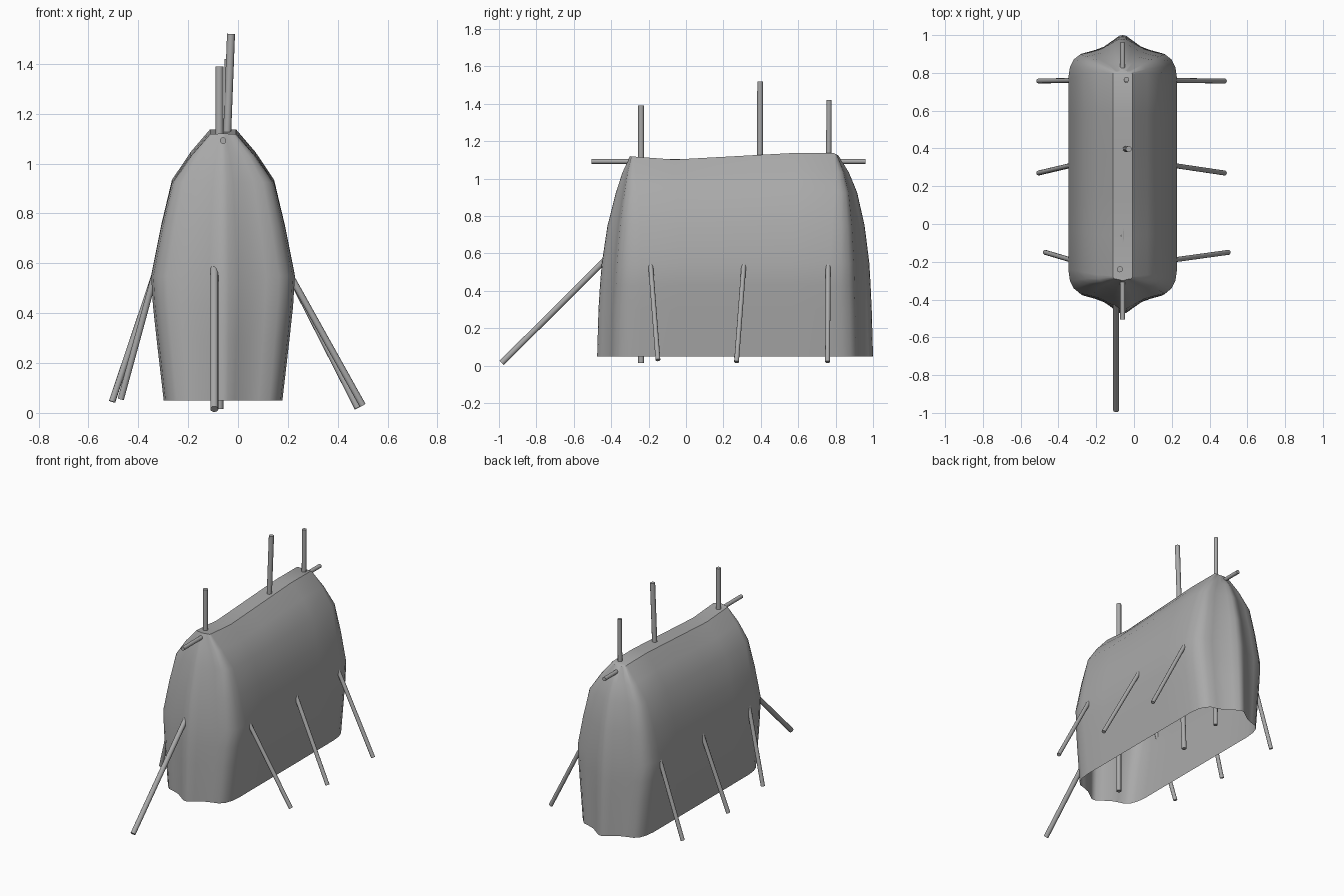
import bpy, bmesh
from mathutils import Vector

cube = bpy.data.objects.get("Cube")
if cube:
    bpy.data.objects.remove(cube, do_unlink=True)

grey = bpy.data.materials.new("plain_grey")
grey.use_nodes = True
COLOUR = (0.4, 0.4, 0.4, 1)
grey.diffuse_color = COLOUR
grey.node_tree.nodes["Principled BSDF"].inputs["Base Color"].default_value = COLOUR

CX = -0.06  # centre line of the canopy

# Canopy rings: height, half width, front tip y, back tip y
RINGS = [(0.05, 0.238, -0.475, 1.0), (0.3, 0.267, -0.468, 0.993),
         (0.43, 0.281, -0.46, 0.987), (0.55, 0.288, -0.45, 0.98),
         (0.75, 0.248, -0.42, 0.955), (0.93, 0.205, -0.375, 0.915),
         (1.04, 0.13, -0.34, 0.87), (1.13, 0.052, -0.30, 0.815)]
# Quarter outline of an end: share of half width, setback from the tip
END = [(1, 0.23), (0.97, 0.165), (0.9, 0.12), (0.78, 0.09), (0.6, 0.078),
       (0.4, 0.06), (0.2, 0.025), (0.08, 0.004)]


def ridge(y):
    """Height of the ridge line along the canopy."""
    y = max(-0.3, min(0.815, y))
    if y < -0.1:
        return 1.1 - 0.1 * (y + 0.1)
    return 1.1 + 0.055 * (y + 0.1) - 0.6 * max(0, y - 0.77)


def ring_points(z, w, front, back):
    rise = (z - 0.05) / 1.08
    setback = 1 - 0.9 * rise ** 3
    right = [(w * f, front + e * setback) for f, e in reversed(END)]
    a, b = front + 0.23 * setback, back - 0.23 * setback
    right += [(w, a + (b - a) * k / 5) for k in range(1, 5)]
    right += [(w * f, back - e * setback) for f, e in END]
    outline = [(0, front)] + right + [(0, back)]
    outline += [(-x, y) for x, y in reversed(right)]
    return [(CX + x, y, z * (1 + (ridge(y) / 1.13 - 1) * rise ** 2))
            for x, y in outline]


def finish(name, bm, angle):
    bmesh.ops.recalc_face_normals(bm, faces=bm.faces)
    mesh = bpy.data.meshes.new(name)
    bm.to_mesh(mesh)
    bm.free()
    ob = bpy.data.objects.new(name, mesh)
    bpy.context.collection.objects.link(ob)
    mesh.materials.append(grey)
    bpy.ops.object.select_all(action='DESELECT')
    ob.select_set(True)
    bpy.context.view_layer.objects.active = ob
    bpy.ops.object.shade_smooth_by_angle(angle=angle)
    return ob


# Open-bottomed canopy, lofted through the rings
bm = bmesh.new()
loops = [[bm.verts.new(p) for p in ring_points(*r)] for r in RINGS]
n = len(loops[0])
for low, high in zip(loops, loops[1:]):
    for i in range(n):
        j = (i + 1) % n
        bm.faces.new((low[i], low[j], high[j], high[i]))
# Flat ridge strip, bridged between the two top edges
top = loops[-1]
for i in range(n // 2):
    quad = [top[i], top[i + 1], top[-i - 1], top[-i]]
    bm.faces.new(list(dict.fromkeys(quad)))
finish("canopy", bm, 0.6)


def pole(name, start, end, radius):
    a, b = Vector(start), Vector(end)
    bm = bmesh.new()
    bmesh.ops.create_cone(bm, cap_ends=True, segments=12, radius1=radius,
                          radius2=radius, depth=(b - a).length)
    turn = (b - a).to_track_quat('Z', 'Y')
    for v in bm.verts:
        v.co = turn @ v.co + (a + b) / 2
    finish(name, bm, 0.7)


# Upright poles and the ridge bar
pole("front_upright", (-0.075, -0.24, 0.015), (-0.075, -0.24, 1.39), 0.016)
pole("middle_upright", (-0.085, 0.395, 0.05), (-0.028, 0.397, 1.52), 0.016)
pole("back_upright", (-0.045, 0.755, 0.05), (-0.04, 0.765, 1.42), 0.014)
pole("ridge_bar", (-0.06, -0.505, 1.092), (-0.06, 0.96, 1.092), 0.013)

# Slanted stays on both sides and at the front
pole("front_stay", (-0.095, -0.42, 0.578), (-0.095, -0.985, 0.015), 0.016)
STAYS = [("front", -0.19, -0.15, 0.50, -0.47, 0.03),
         ("middle", 0.31, 0.27, 0.48, -0.505, 0.02),
         ("back", 0.76, 0.757, 0.48, -0.505, 0.02)]
for name, y_top, y_foot, x_left, x_right, z in STAYS:
    pole("left_stay_" + name, (0.21, y_top, 0.55), (x_left, y_foot, z), 0.013)
    pole("right_stay_" + name, (-0.335, y_top, 0.55), (x_right, y_foot, z + 0.025), 0.013)
